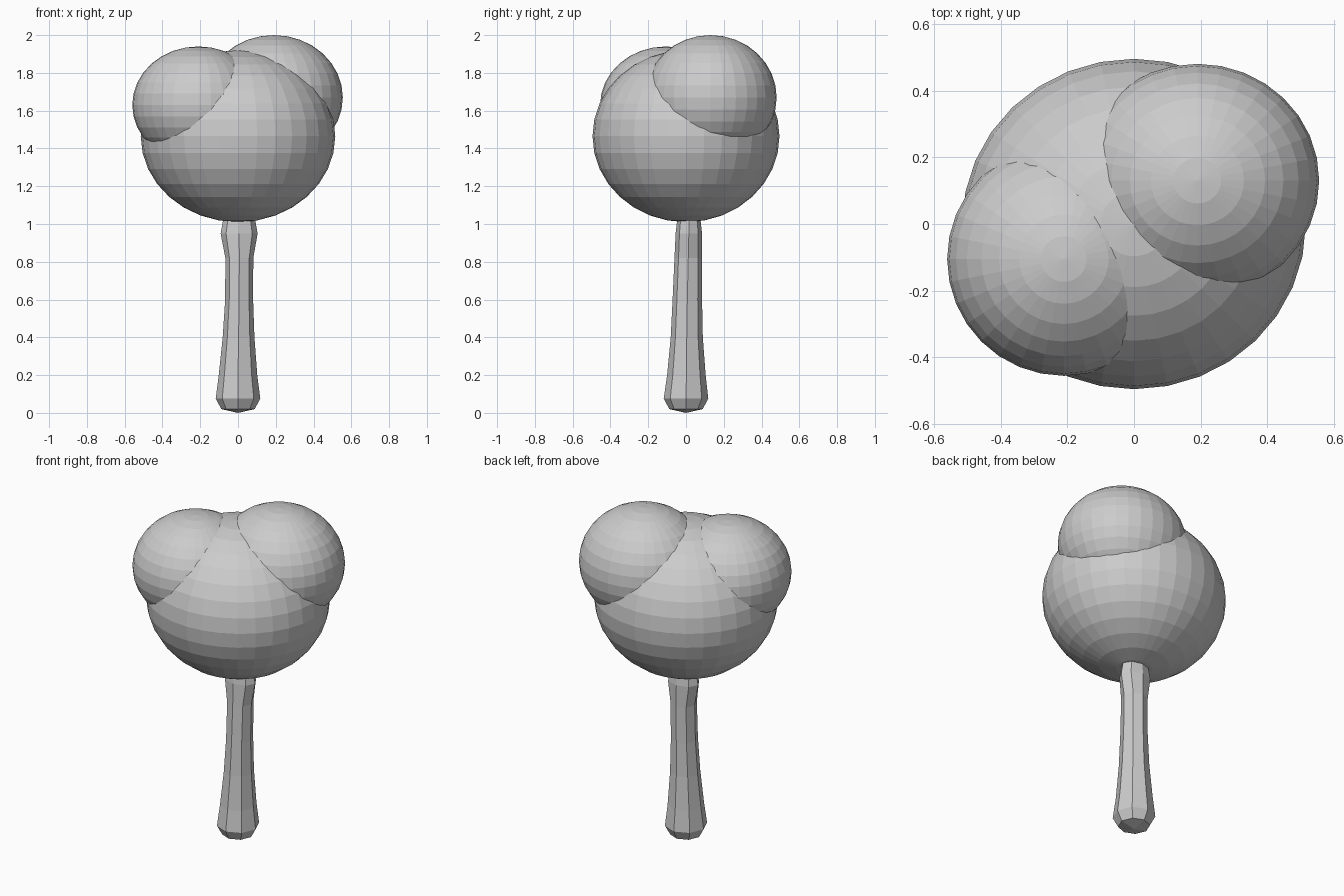
import bpy, bmesh, math
from mathutils import Matrix

if "Cube" in bpy.data.objects:
    bpy.data.objects.remove(bpy.data.objects["Cube"])

grey = bpy.data.materials.new("plain grey")
grey.diffuse_color = (0.6, 0.6, 0.6, 1)
grey.use_nodes = True
grey.node_tree.nodes["Principled BSDF"].inputs["Base Color"].default_value = grey.diffuse_color


def add_object(name, bm):
    bmesh.ops.recalc_face_normals(bm, faces=bm.faces)
    mesh = bpy.data.meshes.new(name)
    bm.to_mesh(mesh)
    bm.free()
    mesh.materials.append(grey)
    obj = bpy.data.objects.new(name, mesh)
    bpy.context.collection.objects.link(obj)
    return obj


def foliage(name, centre, radii):
    bm = bmesh.new()
    bmesh.ops.create_uvsphere(
        bm, u_segments=32, v_segments=16, radius=1,
        matrix=Matrix.Translation(centre) @ Matrix.Diagonal((*radii, 1)))
    return add_object(name, bm)


# Tree crown: one large faceted ball with two smaller ones on top
foliage("main_foliage", (0, 0, 1.465), (0.515, 0.495, 0.455))
foliage("back_right_foliage", (0.19, 0.13, 1.67), (0.365, 0.35, 0.33))
foliage("front_left_foliage", (-0.21, -0.105, 1.63), (0.35, 0.35, 0.31))

# Trunk: eight-sided, flared at both ends; z, centre x, centre y, radius x, radius y
rings = [
    (0.02, 0, 0, 0.088, 0.088),
    (0.075, 0, 0, 0.118, 0.118),
    (0.20, 0, 0.002, 0.102, 0.102),
    (0.40, 0.003, 0.004, 0.084, 0.085),
    (0.60, 0.006, 0.007, 0.074, 0.078),
    (0.82, 0.007, 0.012, 0.074, 0.073),
    (0.95, 0.006, 0.015, 0.098, 0.070),
    (1.02, 0.006, 0.015, 0.085, 0.062),
    (1.10, 0.006, 0.015, 0.080, 0.060),
]
SIDES = 8
bm = bmesh.new()
loops = []
for z, cx, cy, rx, ry in rings:
    angles = [math.tau * i / SIDES for i in range(SIDES)]
    loops.append([bm.verts.new((cx + rx * math.cos(a), cy + ry * math.sin(a), z))
                  for a in angles])
for low, high in zip(loops, loops[1:]):
    for i in range(SIDES):
        j = (i + 1) % SIDES
        bm.faces.new((low[i], low[j], high[j], high[i]))
bm.faces.new(loops[-1])

# Shallow four-faced point under the trunk
tip = bm.verts.new((0, 0, 0))
base = loops[0]
for i in range(0, SIDES, 2):
    bm.faces.new((tip, base[(i + 2) % SIDES], base[i + 1], base[i]))
add_object("trunk", bm)
